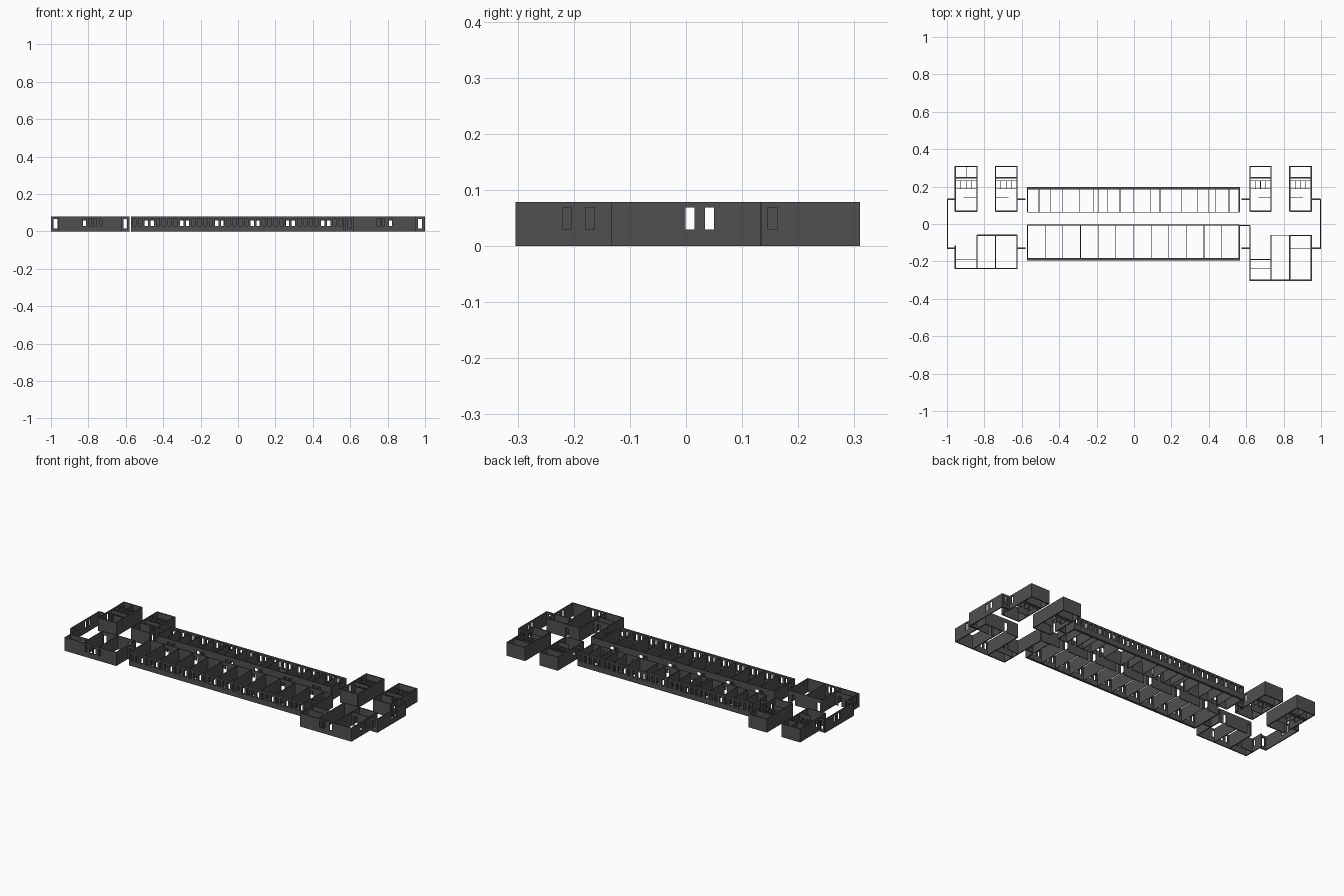
import bpy, bmesh

if "Cube" in bpy.data.objects:
    bpy.data.objects.remove(bpy.data.objects["Cube"])

H = 0.079
mat = bpy.data.materials.new("dark_grey")
mat.diffuse_color = (0.08, 0.08, 0.08, 1)
mat.use_nodes = True
mat.node_tree.nodes["Principled BSDF"].inputs["Base Color"].default_value = mat.diffuse_color


def window(c, w=0.016):
    return (c - w / 2, c + w / 2, 0.03, 0.069)


def door(c, w=0.02):
    return (c - w / 2, c + w / 2, 0.0, 0.058)


def windows(*cs):
    return [window(c) for c in cs]


def doors(*cs):
    return [door(c) for c in cs]


def walls(name, specs, t=0.006):
    """Each spec: (axis, fixed coordinate, start, end, openings)."""
    bm = bmesh.new()
    for axis, k, a, b, holes in specs:
        us = sorted({a, b, *[h[0] for h in holes], *[h[1] for h in holes]})
        zs = sorted({0.0, H, *[h[2] for h in holes], *[h[3] for h in holes]})
        cache = {}

        def vert(u, z):
            if (u, z) not in cache:
                cache[u, z] = bm.verts.new((u, k, z) if axis == 'x' else (k, u, z))
            return cache[u, z]

        for u0, u1 in zip(us, us[1:]):
            for z0, z1 in zip(zs, zs[1:]):
                um, zm = (u0 + u1) / 2, (z0 + z1) / 2
                if any(h[0] < um < h[1] and h[2] < zm < h[3] for h in holes):
                    continue
                bm.faces.new((vert(u0, z0), vert(u1, z0), vert(u1, z1), vert(u0, z1)))
    me = bpy.data.meshes.new(name)
    bm.to_mesh(me)
    bm.free()
    me.materials.append(mat)
    ob = bpy.data.objects.new(name, me)
    bpy.context.collection.objects.link(ob)
    m = ob.modifiers.new("thickness", 'SOLIDIFY')
    m.thickness, m.offset = t, 0


# Central wing: long window walls, corridor walls and room partitions
X0, X1 = -0.569, 0.563
pitch = (X1 - X0) / 12
edges = [X0 + i * pitch for i in range(13)]
win = [window(X0 + (i + 0.5) * pitch / 3, 0.018) for i in range(36)]
walls("front_window_wall", [('x', -0.189, X0 - 0.004, X1 + 0.004, win)], 0.013)
walls("rear_window_wall", [('x', 0.192, X0 - 0.004, X1 + 0.004, win)], 0.013)
room_doors = doors(*[e + (0.016 if i % 2 else pitch - 0.016)
                     for i, e in enumerate(edges[:-1])])
walls("corridor_walls", [('x', -0.005, X0, X1, room_doors),
                         ('x', 0.063, X0, X1, room_doors)], 0.004)
walls("wing_end_walls", [('y', x, a, b, []) for x in (X0, X1)
                         for a, b in ((-0.189, -0.005), (0.063, 0.192))], 0.007)
walls("front_room_partitions", [('y', x, -0.184, -0.006, []) for x in edges[1:-1]], 0.003)
rear = (-0.508, -0.444, -0.38, -0.29, -0.215, -0.192, -0.144, -0.075, -0.005,
        0.09, 0.139, 0.256, 0.342, 0.4, 0.438, 0.508)
walls("rear_room_partitions", [('y', x, 0.064, 0.187, []) for x in rear], 0.003)

# End walls of the building and the short windowed links
walls("outer_end_walls", [('y', s * 0.997, -0.133, 0.133, windows(0.007, 0.042))
                          for s in (-1, 1)])
links = []
for y in (-0.129, 0.131):
    for a, b in ((-0.997, -0.955), (-0.625, -0.58), (0.575, 0.62), (0.95, 0.997)):
        c = (a + b) / 2
        links.append(('x', y, a, b, [(c - 0.01, c + 0.01, 0.016, 0.067)]))
walls("link_walls", links, 0.008)
walls("corridor_return", [('x', -0.008, 0.565, 0.62, [])])

# Four rear service blocks with stalls; side = outer wall that carries the opening
for i, (a, b, side) in enumerate(((-0.956, -0.84, 0), (-0.74, -0.626, 1),
                                  (0.62, 0.733, 0), (0.833, 0.948, 1))):
    sides = [[], []]
    sides[side] = windows(0.154) + doors(0.1)
    walls(f"rear_block_{i + 1}", [
        ('y', a, 0.068, 0.31, sides[0]), ('y', b, 0.068, 0.31, sides[1]),
        ('x', 0.307, a, b, []), ('x', 0.068, a, b, []), ('x', 0.247, a, b, [])])
    w = b - a
    stalls = [('x', 0.231, a, b, []),
              ('x', 0.188, a, b, doors(*[a + w * (f + 0.5) / 4 for f in range(4)]))]
    stalls += [('y', a + w * f / 4, 0.188, 0.231, []) for f in (1, 2, 3)]
    lo, hi = ((a, b - 0.045) if i in (1, 3) else (a + 0.045, b))
    stalls.append(('x', 0.142, lo, hi, []))
    if i == 0:
        stalls.append(('y', a + w / 2, 0.247, 0.307, []))
    walls(f"rear_block_stalls_{i + 1}", stalls, 0.003)

# Front left block: stair bay and two rooms
walls("front_left_block", [
    ('x', -0.238, -0.956, -0.626, windows(-0.82, -0.79, -0.765, -0.735)),
    ('x', -0.06, -0.84, -0.626, doors(-0.822, -0.66)),
    ('y', -0.956, -0.24, -0.115, windows(-0.212, -0.171)),
    ('y', -0.84, -0.24, -0.06, []),
    ('y', -0.626, -0.24, -0.06, [])])
walls("front_left_partitions", [('y', -0.74, -0.236, -0.062, []),
                                ('x', -0.188, -0.956, -0.84, doors(-0.87))], 0.004)

# Front right block: stair bay, hall and divided room
walls("front_right_block", [
    ('x', -0.301, 0.62, 0.948, windows(0.75, 0.775, 0.815)),
    ('y', 0.62, -0.304, -0.008, []),
    ('y', 0.733, -0.304, -0.06, []),
    ('y', 0.833, -0.304, -0.06, []),
    ('y', 0.948, -0.304, -0.06, windows(-0.212, -0.171)),
    ('x', -0.062, 0.833, 0.948, [])])
walls("front_right_partitions", [
    ('x', -0.06, 0.733, 0.833, doors(0.815)),
    ('x', -0.132, 0.833, 0.948, doors(0.86)),
    ('x', -0.19, 0.62, 0.733, doors(0.7)),
    ('x', -0.236, 0.62, 0.733, [])], 0.004)
